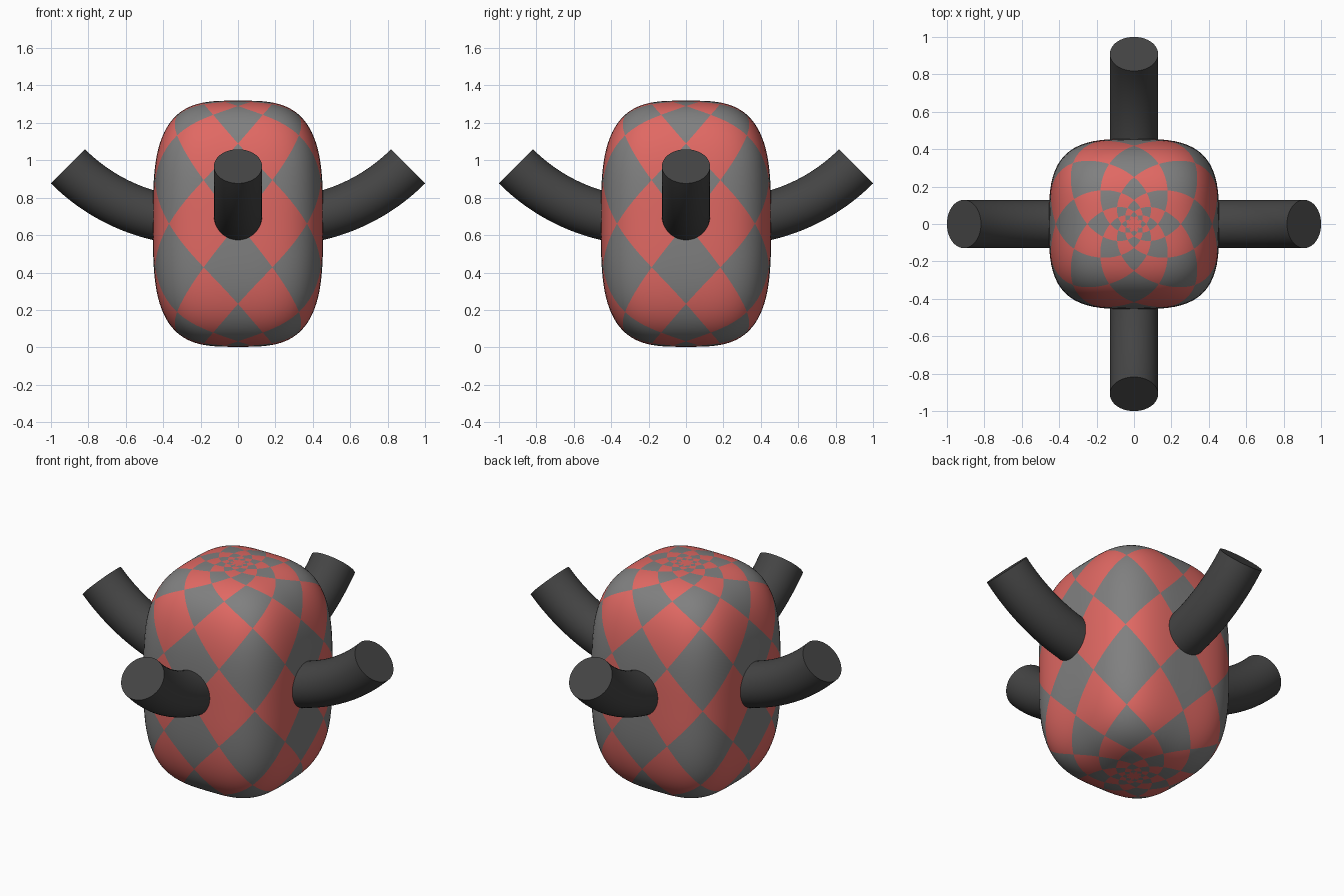
import bpy, bmesh, math
from math import sin, cos, tanh, cosh, pi

if "Cube" in bpy.data.objects:
    bpy.data.objects.remove(bpy.data.objects["Cube"])


def material(name, rgb):
    m = bpy.data.materials.new(name)
    m.diffuse_color = (*rgb, 1.0)
    m.use_nodes = True
    m.node_tree.nodes["Principled BSDF"].inputs["Base Color"].default_value = m.diffuse_color
    return m


RED = material("coral red", (0.75, 0.14, 0.125))
GREY = material("mid grey", (0.215, 0.215, 0.215))
DARK = material("dark grey", (0.058, 0.058, 0.058))


def make_object(name, bm, materials):
    bmesh.ops.recalc_face_normals(bm, faces=bm.faces)
    mesh = bpy.data.meshes.new(name)
    bm.to_mesh(mesh)
    bm.free()
    for m in materials:
        mesh.materials.append(m)
    ob = bpy.data.objects.new(name, mesh)
    bpy.context.collection.objects.link(ob)
    return ob


# Body: rounded-box superellipsoid, tiled with diamonds that shrink to the poles
HALF_W, HALF_H, POWER = 0.455, 0.658, 3.3
M = 12            # grid cells per diamond width
COLS = 8 * M      # eight diamonds around
ROWS = 63         # grid rows from equator to pole cap
ROW_STEP = 0.66   # latitude stretch of one diamond


def body_point(i, j):
    a = i / M * pi / 4
    t = j / M * ROW_STEP
    d = (cos(a) / cosh(t), sin(a) / cosh(t), tanh(t))
    k = sum(abs(c) ** POWER for c in d) ** (-1 / POWER)
    return (d[0] * k * HALF_W, d[1] * k * HALF_W, HALF_H + 0.003 + d[2] * k * HALF_H)


bm = bmesh.new()
grid = {(i, j): bm.verts.new(body_point(i, j))
        for j in range(-ROWS, ROWS + 1) for i in range(COLS)}


def add_triangle(corners):
    f = bm.faces.new([grid[(i % COLS, j)] for i, j in corners])
    f.smooth = True
    u = sum(c[0] for c in corners) / (3 * M)
    v = sum(c[1] for c in corners) / (3 * M)
    f.material_index = (math.floor(u + v) - math.floor(u - v)) % 2


for j in range(-ROWS, ROWS):
    for i in range(COLS):
        a, b, c, d = (i, j), (i + 1, j), (i + 1, j + 1), (i, j + 1)
        if (i - j) % M == 0:   # split each cell along the diamond edge
            add_triangle((a, b, c))
            add_triangle((a, c, d))
        else:
            add_triangle((a, b, d))
            add_triangle((b, c, d))
for j in (-ROWS, ROWS):        # pole caps
    cap = bm.faces.new([grid[(i, j)] for i in range(COLS)])
    cap.smooth = True
make_object("body", bm, [RED, GREY])


# Arms: round tubes bent upward through 45 degrees, one on each side
ARC_X, ARC_Z, ARC_R, TUBE_R = 0.20, 1.677, 1.003, 0.129
SIDES, STEPS = 48, 24


def make_arm(name, turn):
    bm = bmesh.new()
    rings = []
    for s in range(STEPS + 1):
        bend = s / STEPS * pi / 4
        ring = []
        for k in range(SIDES):
            a = 2 * pi * k / SIDES
            r = ARC_R + TUBE_R * cos(a)
            x, y, z = ARC_X + r * sin(bend), TUBE_R * sin(a), ARC_Z - r * cos(bend)
            ring.append(bm.verts.new((x * cos(turn) - y * sin(turn),
                                      x * sin(turn) + y * cos(turn), z)))
        rings.append(ring)
    for low, high in zip(rings, rings[1:]):
        for k in range(SIDES):
            n = (k + 1) % SIDES
            bm.faces.new((low[k], low[n], high[n], high[k])).smooth = True
    for ring in (rings[0], rings[-1]):   # flat ends with a crisp rim
        cap = bm.faces.new(ring)
        for e in cap.edges:
            e.smooth = False
    make_object(name, bm, [DARK])


for q, side in enumerate(("right", "back", "left", "front")):
    make_arm(side + "_arm", q * pi / 2)
